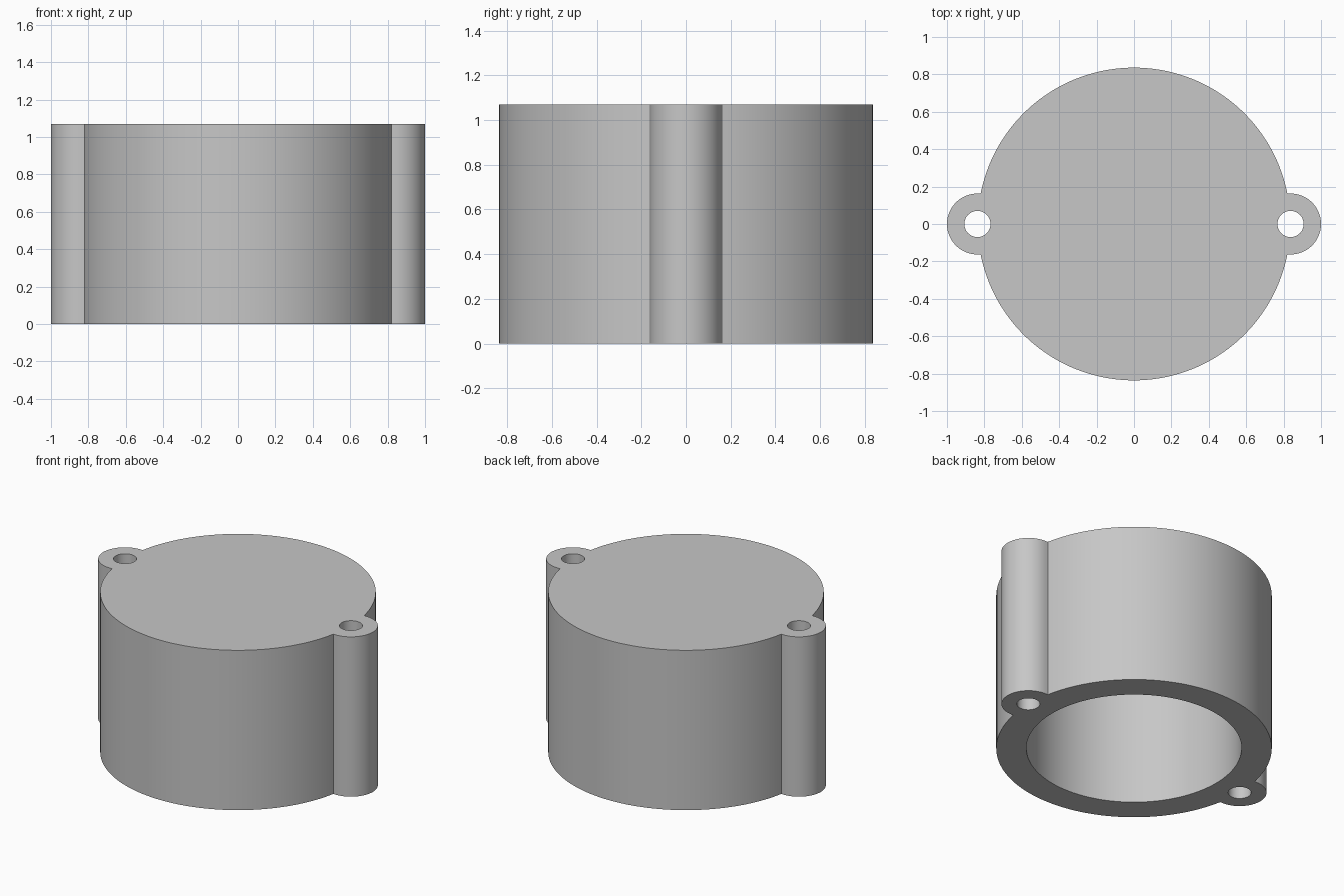
import bpy
import bmesh
from math import asin, pi, cos, sin, radians

HEIGHT = 1.07
BODY_R = 0.836
LUG_R = 0.163
LUG_X = 1 - LUG_R
HOLE_R = 0.07
BORE_R = 0.653
BORE_DEPTH = 0.89

cube = bpy.data.objects.get("Cube")
if cube:
    bpy.data.objects.remove(cube, do_unlink=True)

grey = bpy.data.materials.new("plain grey")
grey.use_nodes = True
color = (0.57, 0.57, 0.57, 1)
grey.diffuse_color = color
grey.node_tree.nodes["Principled BSDF"].inputs["Base Color"].default_value = color


def arc(cx, radius, start, end, steps):
    """Points along an arc centred on (cx, 0)."""
    angles = [start + (end - start) * i / steps for i in range(steps + 1)]
    return [(cx + radius * cos(a), radius * sin(a)) for a in angles]


def prism(name, outline, bottom, top):
    """Closed solid made by extruding an outline upwards."""
    bm = bmesh.new()
    face = bm.faces.new([bm.verts.new((x, y, bottom)) for x, y in outline])
    ext = bmesh.ops.extrude_face_region(bm, geom=[face], use_keep_orig=True)
    verts = [v for v in ext["geom"] if isinstance(v, bmesh.types.BMVert)]
    bmesh.ops.translate(bm, verts=verts, vec=(0, 0, top - bottom))
    bmesh.ops.recalc_face_normals(bm, faces=bm.faces)
    mesh = bpy.data.meshes.new(name)
    bm.to_mesh(mesh)
    bm.free()
    mesh.materials.append(grey)
    obj = bpy.data.objects.new(name, mesh)
    bpy.context.collection.objects.link(obj)
    return obj


# Round housing outline with a rounded lug on each side
join = asin(LUG_R / BODY_R)
outline = arc(LUG_X, LUG_R, -pi / 2, pi / 2, 32)
outline += arc(0, BODY_R, join, pi - join, 72)
outline += arc(-LUG_X, LUG_R, pi / 2, 3 * pi / 2, 32)
outline += arc(0, BODY_R, pi + join, 2 * pi - join, 72)
housing = prism("housing", outline, 0, HEIGHT)

# Blind bore from below and a through hole in each lug
cutters = [prism("bore_cutter", arc(0, BORE_R, 0, 2 * pi, 128)[:-1],
                 -0.1, BORE_DEPTH)]
for side, x in (("left", LUG_X), ("right", -LUG_X)):
    cutters.append(prism(side + "_hole_cutter", arc(x, HOLE_R, 0, 2 * pi, 48)[:-1],
                         -0.1, HEIGHT + 0.1))

bpy.ops.object.select_all(action="DESELECT")
bpy.context.view_layer.objects.active = housing
housing.select_set(True)
for cutter in cutters:
    cutter.hide_render = True
    mod = housing.modifiers.new(cutter.name, "BOOLEAN")
    mod.operation = "DIFFERENCE"
    mod.solver = "EXACT"
    mod.object = cutter
    bpy.ops.object.modifier_apply(modifier=mod.name)
    bpy.data.objects.remove(cutter, do_unlink=True)

bpy.ops.object.shade_smooth_by_angle(angle=radians(30))
